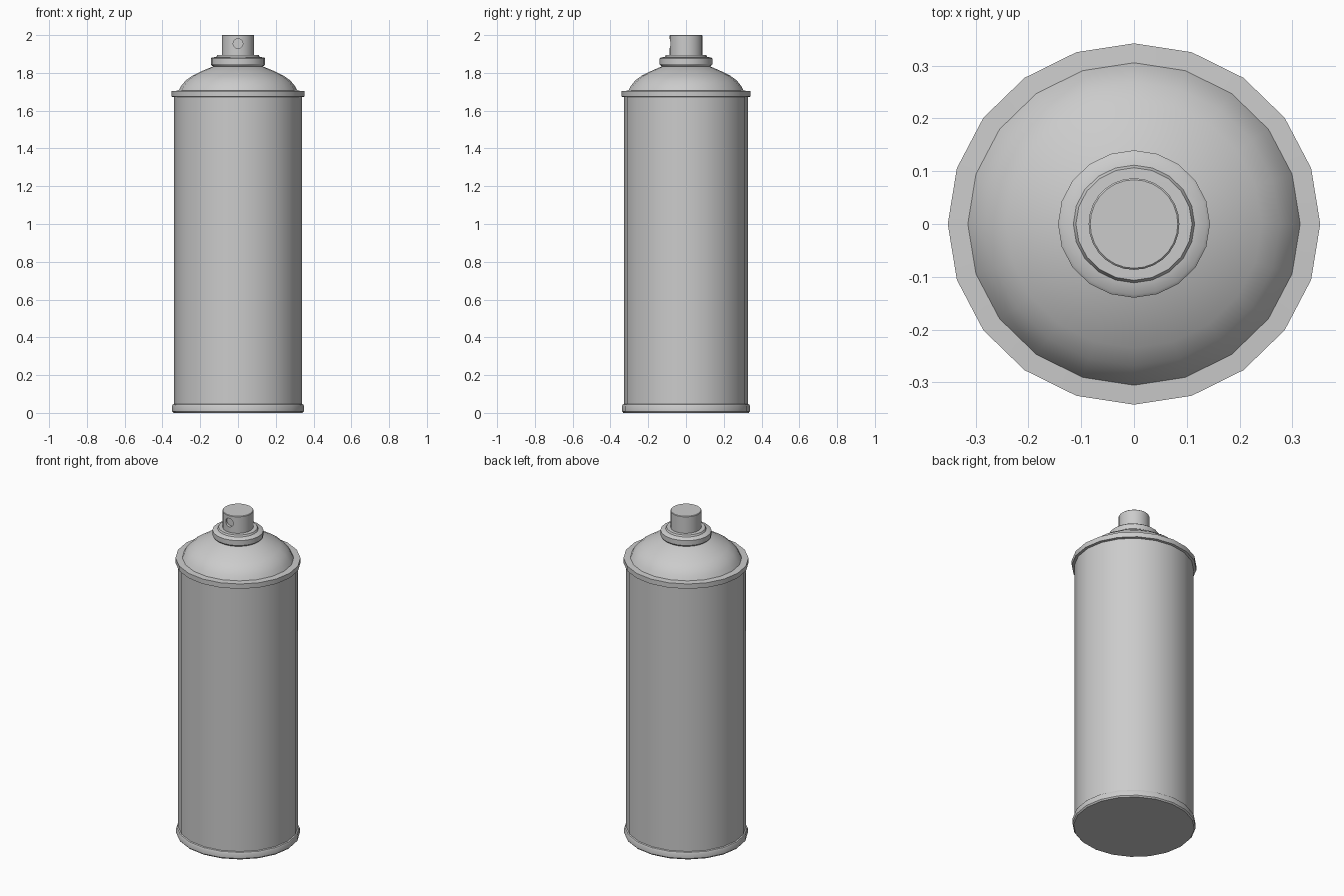
import bpy, bmesh, math

if "Cube" in bpy.data.objects:
    bpy.data.objects.remove(bpy.data.objects["Cube"])

def lathe(name, profile, sides=20, squash=0.97):
    """Revolve (radius, z) points around z and cap both ends."""
    bm = bmesh.new()
    rings = []
    for r, z in profile:
        rings.append([bm.verts.new((r * math.cos(2 * math.pi * i / sides),
                                    r * squash * math.sin(2 * math.pi * i / sides), z))
                      for i in range(sides)])
    for a, b in zip(rings, rings[1:]):
        for i in range(sides):
            j = (i + 1) % sides
            bm.faces.new((a[i], a[j], b[j], b[i]))
    bm.faces.new(rings[0][::-1])
    bm.faces.new(rings[-1])
    mesh = bpy.data.meshes.new(name)
    bm.to_mesh(mesh)
    bm.free()
    ob = bpy.data.objects.new(name, mesh)
    bpy.context.collection.objects.link(ob)
    return ob

def smooth(ob):
    bpy.ops.object.select_all(action='DESELECT')
    ob.select_set(True)
    bpy.context.view_layer.objects.active = ob
    bpy.ops.object.shade_smooth_by_angle(angle=math.radians(32))

# Can: base rim, straight wall, top rim and domed shoulder
can = lathe("can_body", [
    (0.342, 0.0), (0.349, 0.008), (0.349, 0.036), (0.345, 0.044), (0.338, 0.047),
    (0.338, 1.672), (0.353, 1.674), (0.353, 1.704), (0.315, 1.706),
    (0.302, 1.73), (0.277, 1.76), (0.242, 1.785), (0.19, 1.81),
    (0.135, 1.833), (0.11, 1.838)])
smooth(can)

# Valve collar
collar = lathe("valve_collar", [
    (0.125, 1.83), (0.14, 1.84), (0.144, 1.846), (0.144, 1.876),
    (0.138, 1.881), (0.115, 1.885), (0.11, 1.895), (0.08, 1.896)])
smooth(collar)

# Spray button
button = lathe("spray_button", [(0.086, 1.885), (0.086, 1.997), (0.083, 2.0)],
               sides=28, squash=1.01)

# Shallow round spray hole in the front of the button
bpy.ops.mesh.primitive_cylinder_add(vertices=16, radius=0.026, depth=0.06,
                                    location=(0, -0.1, 1.955),
                                    rotation=(math.pi / 2, 0, 0))
cutter = bpy.context.object
cutter.name = "spray_hole_cutter"
cutter.hide_render = True
cutter.display_type = 'WIRE'
hole = button.modifiers.new("spray_hole", 'BOOLEAN')
hole.operation = 'DIFFERENCE'
hole.object = cutter
hole.solver = 'EXACT'
bpy.context.view_layer.objects.active = button
bpy.ops.object.select_all(action='DESELECT')
button.select_set(True)
bpy.ops.object.modifier_apply(modifier=hole.name)
bpy.data.objects.remove(cutter)
smooth(button)
